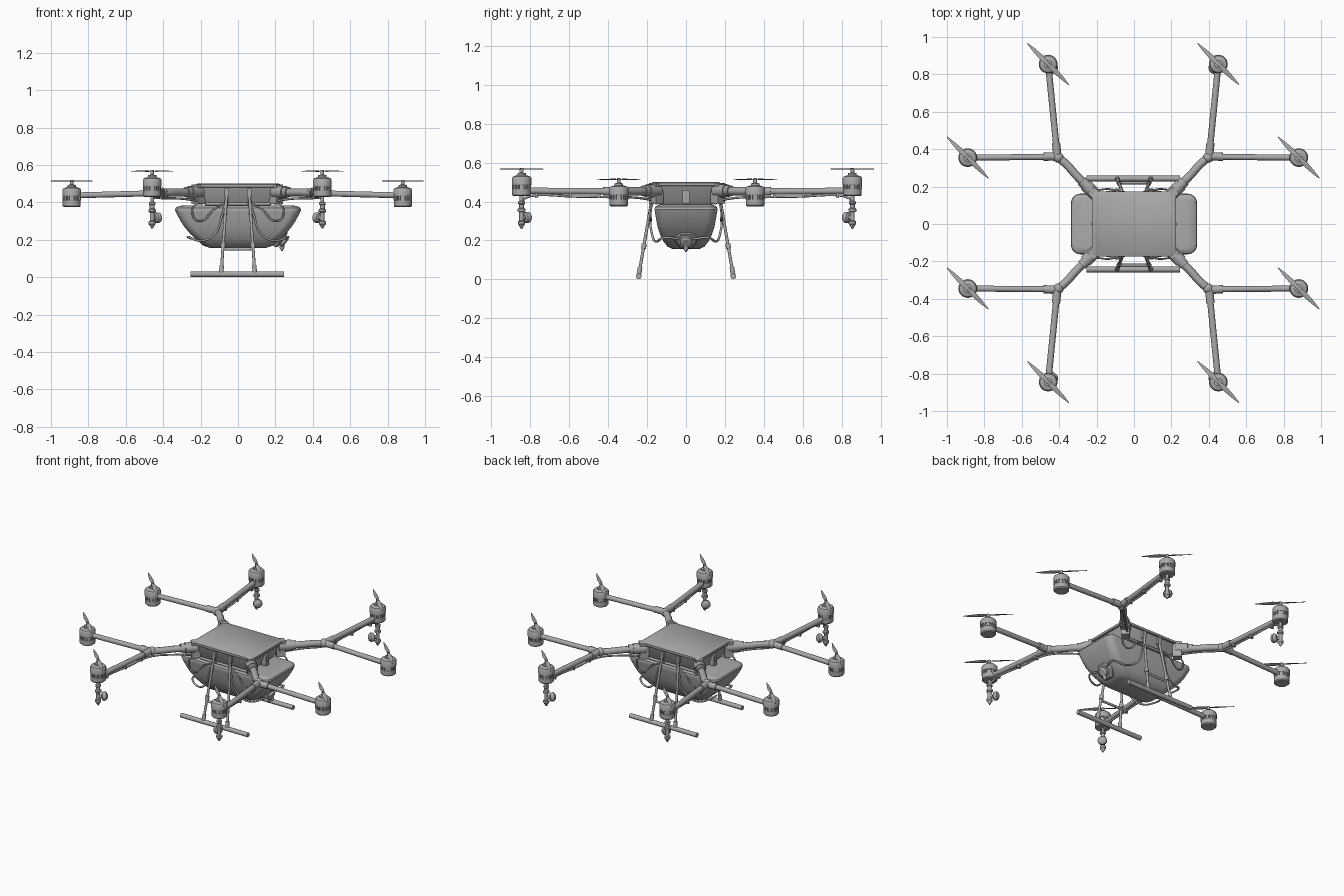
import bpy, bmesh, math
from mathutils import Vector, Matrix

cube = bpy.data.objects.get("Cube")
if cube:
    bpy.data.objects.remove(cube)

grey = bpy.data.materials.new("plain grey")
grey.use_nodes = True
grey.diffuse_color = (0.4, 0.4, 0.4, 1)
grey.node_tree.nodes["Principled BSDF"].inputs["Base Color"].default_value = (0.4, 0.4, 0.4, 1)


def finish(name, bm, smooth=True):
    bmesh.ops.recalc_face_normals(bm, faces=bm.faces[:])
    mesh = bpy.data.meshes.new(name)
    bm.to_mesh(mesh)
    bm.free()
    mesh.materials.append(grey)
    ob = bpy.data.objects.new(name, mesh)
    bpy.context.collection.objects.link(ob)
    if smooth:
        bpy.ops.object.select_all(action='DESELECT')
        ob.select_set(True)
        bpy.context.view_layer.objects.active = ob
        bpy.ops.object.shade_smooth_by_angle(angle=math.radians(35))
    return ob


def loft(bm, rings):
    """Skin a list of equal-length point loops and cap both ends."""
    loops = [[bm.verts.new(p) for p in ring] for ring in rings]
    n = len(loops[0])
    for a, b in zip(loops, loops[1:]):
        for i in range(n):
            bm.faces.new((a[i], a[(i + 1) % n], b[(i + 1) % n], b[i]))
    bm.faces.new(loops[0])
    bm.faces.new(loops[-1])


def lathe(bm, profile, origin, axis=(0, 0, 1), n=24):
    """Turn (radius, height) pairs around an axis."""
    q = Vector(axis).to_track_quat('Z', 'Y')
    o = Vector(origin)
    loft(bm, [[o + q @ Vector((r * math.cos(math.tau * i / n), r * math.sin(math.tau * i / n), h))
               for i in range(n)] for r, h in profile])


def rod(bm, a, b, r, n=14):
    d = Vector(b) - Vector(a)
    lathe(bm, [(r, 0), (r, d.length)], a, d, n)


def box(bm, centre, size, turn=0):
    m = Matrix.Translation(centre) @ Matrix.Rotation(turn, 4, 'Z') @ Matrix.Diagonal((*size, 1))
    bmesh.ops.create_cube(bm, size=1, matrix=m)


def rounded_rect(hx, hy, r, z, steps=6):
    pts = []
    for k, (sx, sy) in enumerate([(1, 1), (-1, 1), (-1, -1), (1, -1)]):
        for i in range(steps + 1):
            a = math.pi / 2 * (k + i / steps)
            pts.append((sx * (hx - r) + r * math.cos(a), sy * (hy - r) + r * math.sin(a), z))
    return pts


def hose(name, pts, r):
    cu = bpy.data.curves.new(name, 'CURVE')
    cu.dimensions = '3D'
    cu.bevel_depth, cu.bevel_resolution, cu.resolution_u = r, 2, 8
    cu.use_fill_caps = True
    sp = cu.splines.new('BEZIER')
    sp.bezier_points.add(len(pts) - 1)
    for p, co in zip(sp.bezier_points, pts):
        p.co = co
        p.handle_left_type = p.handle_right_type = 'AUTO'
    cu.materials.append(grey)
    ob = bpy.data.objects.new(name, cu)
    bpy.context.collection.objects.link(ob)
    bpy.ops.object.select_all(action='DESELECT')
    ob.select_set(True)
    bpy.context.view_layer.objects.active = ob
    bpy.ops.object.convert(target='MESH')


# Tapered central body with a lid
bm = bmesh.new()
loft(bm, [rounded_rect(hx, hy, 0.015, z, 2) for hx, hy, z in
          [(0.175, 0.14, 0.385), (0.185, 0.15, 0.4), (0.215, 0.165, 0.48)]])
finish("body", bm)
bm = bmesh.new()
loft(bm, [rounded_rect(hx, hy, 0.025, z, 1) for hx, hy, z in
          [(0.222, 0.172, 0.478), (0.225, 0.175, 0.482), (0.225, 0.175, 0.496), (0.22, 0.17, 0.5)]])
finish("body_lid", bm)

# Boat shaped tank under the body
bm = bmesh.new()
loft(bm, [rounded_rect(hx, hy, r, z) for hx, hy, r, z in
          [(0.15, 0.07, 0.04, 0.157), (0.185, 0.095, 0.05, 0.168), (0.22, 0.118, 0.05, 0.198),
           (0.255, 0.134, 0.05, 0.232), (0.285, 0.145, 0.05, 0.267), (0.31, 0.153, 0.05, 0.305),
           (0.332, 0.16, 0.05, 0.347), (0.337, 0.162, 0.05, 0.36), (0.333, 0.159, 0.046, 0.371),
           (0.318, 0.148, 0.035, 0.38), (0.29, 0.13, 0.02, 0.384)]])
finish("tank", bm)

# Drain cap on the sloping end of the tank
bm = bmesh.new()
lathe(bm, [(0.062, 0), (0.062, 0.02), (0.05, 0.03)], (0.215, 0, 0.215), (0.75, 0, -0.55), 6)
lathe(bm, [(0.032, 0), (0.032, 0.045), (0.022, 0.052)], (0.215, 0, 0.215), (0.75, 0, -0.55), 20)
lathe(bm, [(0.014, 0), (0.012, 0.03), (0.004, 0.045)], (0.235, 0, 0.185), (0, 0, -1), 12)
finish("drain_cap", bm)

# Sensor boxes on both ends of the body
for side in (-1, 1):
    bm = bmesh.new()
    box(bm, (side * 0.205, 0, 0.425), (0.035, 0.035, 0.07))
    rod(bm, (side * 0.19, 0, 0.43), (side * 0.228, 0, 0.43), 0.012)
    finish("end_sensor", bm)


def motor(x, y, z):
    """Motor can with a slotted band, dome, shaft and blade; z is its underside."""
    bm = bmesh.new()
    lathe(bm, [(0.042, 0), (0.048, 0.006), (0.048, 0.036), (0.042, 0.036), (0.042, 0.058),
               (0.05, 0.058), (0.05, 0.092), (0.044, 0.101), (0.022, 0.108), (0.022, 0.118),
               (0.01, 0.12), (0.009, 0.145)], (x, y, z), n=28)
    for i in range(16):
        a = math.tau * i / 16
        box(bm, (x + 0.044 * math.cos(a), y + 0.044 * math.sin(a), z + 0.047), (0.009, 0.009, 0.022), a)
    finish("motor", bm)
    # Twisted two bladed propeller, always on the same diagonal
    bm = bmesh.new()
    along = Vector((1, -1, 0)).normalized()
    across = Vector((1, 1, 0)).normalized()
    rings = []
    for t, w in [(-1, 0.002), (-0.7, 0.009), (-0.3, 0.014), (-0.08, 0.009),
                 (0.08, 0.009), (0.3, 0.014), (0.7, 0.009), (1, 0.002)]:
        c = Vector((x, y, z + 0.139)) + along * 0.157 * t
        tilt = Vector((0, 0, 0.25 * w * (1 if t > 0 else -1)))
        up = Vector((0, 0, 0.002))
        rings.append([c + across * w + tilt, c + up, c - across * w - tilt, c - up])
    loft(bm, rings)
    finish("propeller", bm)


for sx in (-1, 1):
    for sy in (-1, 1):
        def P(x, y, z):
            return Vector((sx * x - 0.004, sy * y + 0.005, z))

        # Corner bracket and sleeve where the arm meets the body
        bm = bmesh.new()
        box(bm, P(0.208, 0.158, 0.443), (0.055, 0.05, 0.105), sx * sy * math.pi / 4)
        rod(bm, P(0.2, 0.15, 0.455), P(0.255, 0.205, 0.455), 0.034, 20)
        rod(bm, P(0.25, 0.2, 0.455), P(0.275, 0.225, 0.455), 0.028, 20)
        finish("arm_bracket", bm)

        # Forked arm with a joint
        inner, outer = P(0.455, 0.85, 0.455), P(0.885, 0.35, 0.437)
        hose("arm_root", [P(0.23, 0.18, 0.453), P(0.3, 0.25, 0.453), P(0.37, 0.325, 0.452),
                          P(0.41, 0.352, 0.45), P(0.48, 0.354, 0.45)], 0.022)
        bm = bmesh.new()
        rod(bm, P(0.4, 0.354, 0.45), outer, 0.016)
        rod(bm, P(0.405, 0.35, 0.452), inner, 0.017)
        rod(bm, P(0.405, 0.35, 0.452), P(0.413, 0.43, 0.452), 0.022)
        bmesh.ops.create_uvsphere(bm, u_segments=16, v_segments=10, radius=0.028,
                                  matrix=Matrix.Translation(P(0.4, 0.35, 0.451)))
        finish("forked_arm", bm)

        # Spray line and clips under the long arm
        hose("spray_line", [P(0.19, 0.16, 0.405), P(0.3, 0.265, 0.42), P(0.395, 0.37, 0.422),
                            P(0.42, 0.55, 0.425), P(0.45, 0.83, 0.418), P(0.455, 0.85, 0.39)], 0.006)
        bm = bmesh.new()
        for t in (0.2, 0.5, 0.85):
            box(bm, P(0.405, 0.35, 0.438).lerp(P(0.455, 0.85, 0.438), t), (0.025, 0.012, 0.04))
        finish("line_clips", bm)

        motor(outer.x, outer.y, 0.375)
        motor(inner.x, inner.y, 0.428)

        # Spray nozzle with a round valve on its inner side
        bm = bmesh.new()
        lathe(bm, [(0.004, 0.26), (0.014, 0.278), (0.019, 0.284), (0.019, 0.298), (0.012, 0.302),
                   (0.012, 0.345), (0.02, 0.35), (0.02, 0.362), (0.013, 0.367), (0.013, 0.385),
                   (0.018, 0.389), (0.018, 0.399), (0.01, 0.403), (0.01, 0.43)],
              (inner.x, inner.y, 0), n=16)
        side = Vector((-sx, -sy, 0)).normalized()
        lathe(bm, [(0.012, 0), (0.012, 0.02), (0.024, 0.024), (0.029, 0.034), (0.029, 0.046),
                   (0.02, 0.056), (0.008, 0.06)], (inner.x, inner.y, 0.318), side, 16)
        finish("spray_nozzle", bm)

        # Leg with mount, collar and foot clamp
        bm = bmesh.new()
        top, foot = Vector((sx * 0.06, sy * 0.168, 0.45)), Vector((sx * 0.09, sy * 0.243, 0.02))
        rod(bm, top, foot, 0.008)
        rod(bm, top.lerp(foot, 0.62), top.lerp(foot, 0.68), 0.013)
        rod(bm, top.lerp(foot, 0.9), foot, 0.012)
        box(bm, (sx * 0.06, sy * 0.165, 0.452), (0.022, 0.024, 0.045))
        finish("leg", bm)

        # Feed hose hanging beside the tank and running to its end
        hose("feed_hose", [(sx * 0.06, sy * 0.17, 0.415), (sx * 0.085, sy * 0.185, 0.33),
                           (sx * 0.12, sy * 0.175, 0.235), (sx * 0.19, sy * 0.155, 0.195),
                           (sx * 0.265, sy * 0.11, 0.215), (sx * 0.255, sy * 0.04, 0.208)], 0.006)
        hose("looped_hose", [(sx * 0.05, sy * 0.16, 0.4), (sx * 0.12, sy * 0.185, 0.37),
                             (sx * 0.21, sy * 0.18, 0.3), (sx * 0.245, sy * 0.18, 0.355),
                             (sx * 0.21, sy * 0.165, 0.41)], 0.005)

# Skids with cross bars between the legs
for sy in (-1, 1):
    bm = bmesh.new()
    rod(bm, (-0.255, sy * 0.243, 0.016), (0.247, sy * 0.243, 0.016), 0.015)
    finish("skid", bm)
    bm = bmesh.new()
    rod(bm, (-0.08, sy * 0.22, 0.15), (0.08, sy * 0.22, 0.15), 0.008)
    rod(bm, (-0.175, sy * 0.152, 0.392), (0.175, sy * 0.152, 0.392), 0.008)
    finish("cross_bar", bm)
